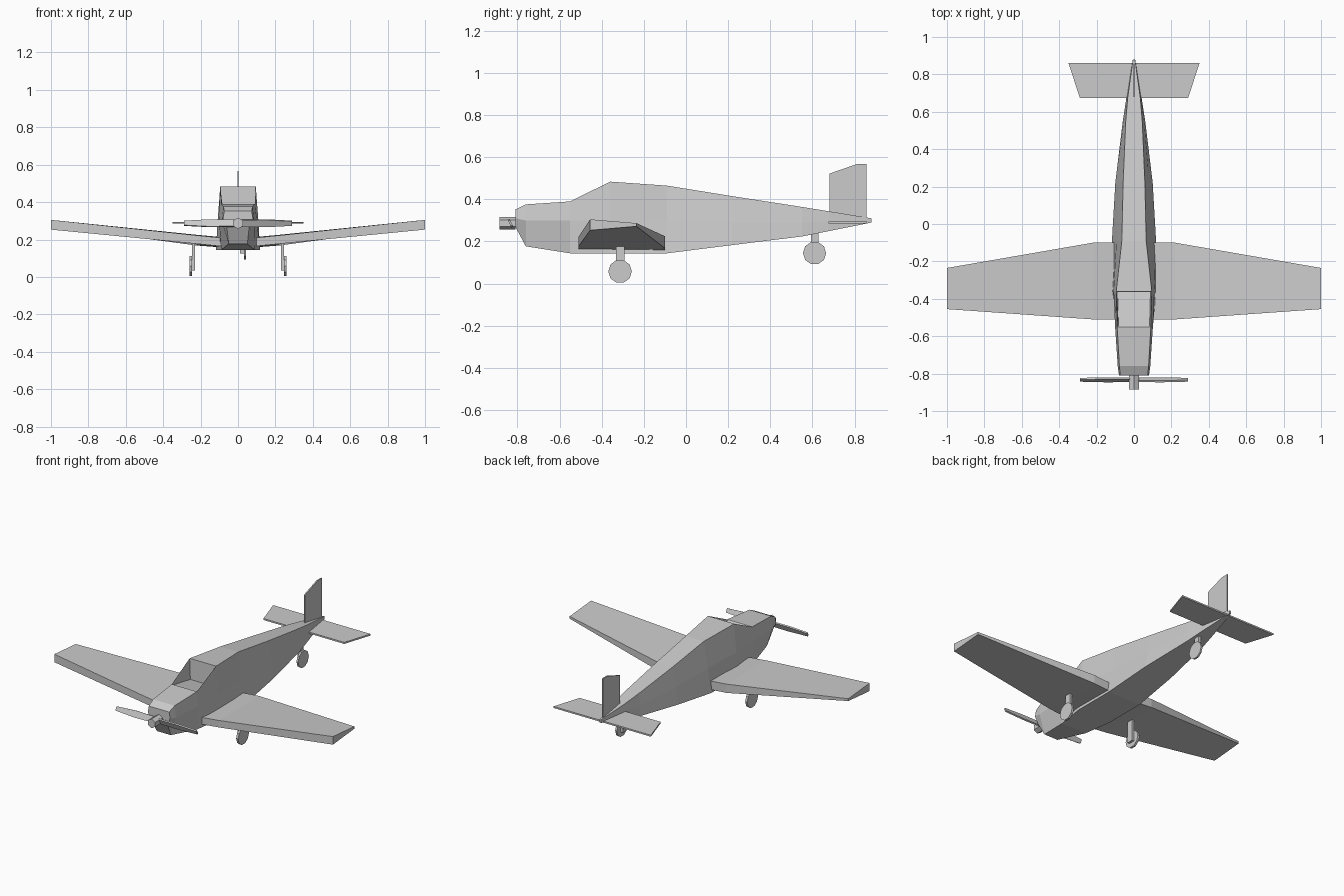
import bpy, bmesh, math
from mathutils import Matrix, Vector

if "Cube" in bpy.data.objects:
    bpy.data.objects.remove(bpy.data.objects["Cube"])


def finish(name, bm):
    bmesh.ops.recalc_face_normals(bm, faces=bm.faces[:])
    me = bpy.data.meshes.new(name)
    bm.to_mesh(me)
    bm.free()
    ob = bpy.data.objects.new(name, me)
    bpy.context.collection.objects.link(ob)
    return ob


def loft(rings):
    """Skin a list of equal-length point rings, capped at both ends."""
    bm = bmesh.new()
    vs = [[bm.verts.new(p) for p in r] for r in rings]
    n = len(vs[0])
    for a, b in zip(vs, vs[1:]):
        for i in range(n):
            j = (i + 1) % n
            bm.faces.new((a[i], a[j], b[j], b[i]))
    bm.faces.new(vs[0])
    bm.faces.new(vs[-1])
    return bm


def box(name, x, y, z):
    return finish(name, loft([[(a, y[0], z[0]), (a, y[1], z[0]), (a, y[1], z[1]), (a, y[0], z[1])] for a in x]))


def cylinder(name, center, radius, depth, sides, axis):
    bm = bmesh.new()
    rot = Matrix.Rotation(math.pi / 2, 4, 'Y' if axis == 'X' else 'X')
    bmesh.ops.create_cone(bm, cap_ends=True, segments=sides, radius1=radius, radius2=radius,
                          depth=depth, matrix=Matrix.Translation(center) @ rot)
    return finish(name, bm)


def mirror(ob):
    ob.modifiers.new("mirror", 'MIRROR').use_axis = (True, False, False)


# Fuselage stations: y, then half width and height at top, middle and bottom
stations = [
    (-.81, .073, .352, .080, .31, .060, .27),
    (-.76, .078, .376, .087, .30, .050, .177),
    (-.55, .090, .390, .101, .30, .090, .144),
    (-.36, .095, .484, .109, .30, .118, .144),
    (-.09, .065, .465, .094, .30, .118, .144),
    (.22, .058, .415, .082, .29, .100, .183),
    (.55, .044, .364, .054, .29, .060, .224),
    (.68, .033, .343, .037, .295, .040, .25),
    (.88, .005, .31, .006, .30, .005, .29),
]
bm = loft([[(-tw, y, tz), (tw, y, tz), (mw, y, mz), (bw, y, bz), (-bw, y, bz), (-mw, y, mz)]
           for y, tw, tz, mw, mz, bw, bz in stations])

# Open cockpit: sink the sloping face in front of the roof
bm.normal_update()
screen = min(bm.faces, key=lambda f: (f.calc_center_median() - Vector((0, -.455, .437))).length)
bmesh.ops.inset_region(bm, faces=[screen], thickness=.01)
for v in screen.verts:
    if v.co.y > -.45:
        v.co.y, v.co.z = -.363, .35
    else:
        v.co.z = .385
finish("fuselage", bm)

# Wings: x, leading y, trailing y, leading bottom/top z, trailing bottom/top z
wing_sections = [
    (.05, -.51, -.10, .160, .205, .155, .21),
    (.22, -.51, -.10, .177, .222, .168, .225),
    (1.0, -.455, -.235, .253, .305, .272, .287),
]
mirror(finish("wing", loft([[(x, l, lb), (x, t, tb), (x, t, tt), (x, l, lt)]
                            for x, l, t, lb, lt, tb, tt in wing_sections])))

# Tail surfaces
fin = [(.68, .31), (.68, .522), (.81, .567), (.857, .567), (.857, .295)]
finish("tail_fin", loft([[(x, y, z) for y, z in fin] for x in (-.004, .004)]))
plan = [(-.29, .675), (.29, .675), (.35, .86), (-.35, .86)]
finish("tailplane", loft([[(x, y, z) for x, y in plan] for z in (.285, .295)]))

# Propeller hub and two pitched blades
cylinder("propeller_hub", (0, -.848, .287), .03, .076, 6, 'Y')
for side in (-1, 1):
    rings = []
    for x, chord in ((0, .018), (.15, .021), (.29, .013)):
        rot = Matrix.Rotation(side * math.radians(25), 3, 'X')
        rings.append([Vector((side * x, -.833, .287)) + rot @ Vector((0, a, b * chord))
                      for a, b in ((-.005, -1), (.005, -1), (.005, 1), (-.005, 1))])
    finish("propeller_blade", loft(rings))

# Main landing gear
mirror(cylinder("main_wheel", (.252, -.313, .058), .056, .014, 10, 'X'))
mirror(box("main_strut", (.23, .247), (-.333, -.293), (.035, .19)))

# Tail wheel
cylinder("tail_wheel", (.037, .61, .145), .055, .012, 10, 'X')
box("tail_strut", (.012, .032), (.592, .628), (.125, .26))
